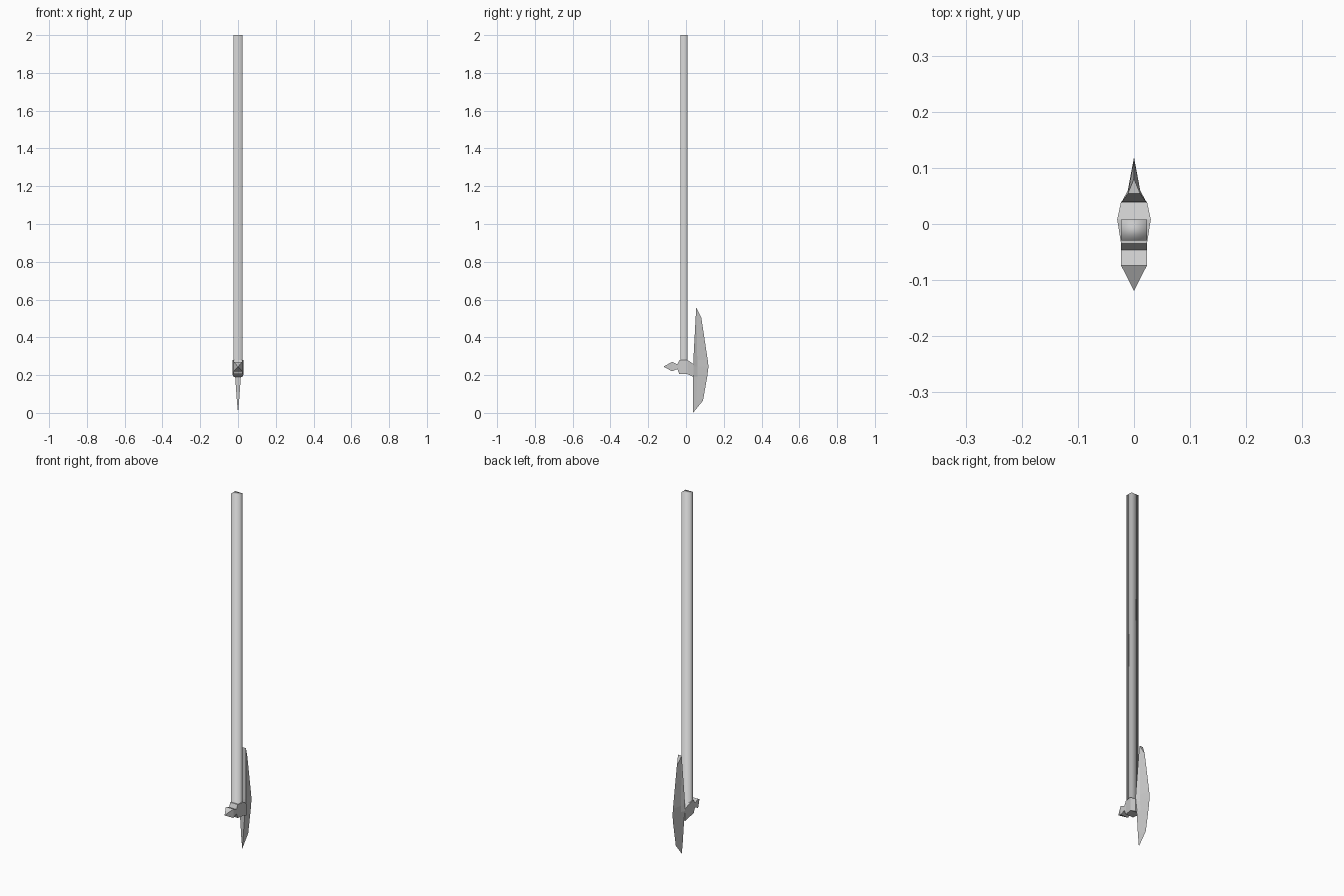
import bpy, bmesh

if "Cube" in bpy.data.objects:
    bpy.data.objects.remove(bpy.data.objects["Cube"])


def loft(name, rings, smooth=False, flip_start=False):
    """Skin equal-length closed rings, welding points that collapse into tips."""
    bm = bmesh.new()
    loops = [[bm.verts.new(p) for p in ring] for ring in rings]
    n = len(loops[0])
    for a, b in zip(loops, loops[1:]):
        for i in range(n):
            j = (i + 1) % n
            bm.faces.new((a[i], a[j], b[j], b[i]))
    start = bm.faces.new(loops[0])
    bm.faces.new(loops[-1])
    if not flip_start:
        bmesh.ops.remove_doubles(bm, verts=bm.verts, dist=0.0005)
    bmesh.ops.recalc_face_normals(bm, faces=bm.faces)
    if flip_start:
        start.normal_flip()
    for f in bm.faces:
        f.smooth = smooth
    mesh = bpy.data.meshes.new(name)
    bm.to_mesh(mesh)
    bm.free()
    obj = bpy.data.objects.new(name, mesh)
    bpy.context.collection.objects.link(obj)
    return obj


def across_y(y, w, top, bottom):
    return [(-w, y, bottom), (w, y, bottom), (w, y, top), (-w, y, top)]


# Square shaft; the hidden lower cap faces up so the soft shading stays even
loft("shaft", [[(-.023, -.029, z), (.023, -.029, z), (.023, .008, z), (-.023, .008, z)]
               for z in (.24, 2.0)], smooth=True, flip_start=True)

# Socket with rear spike and neck: y, half width, top, bottom
head = [(-.119, 0, .245, .245), (-.074, .023, .27, .22), (-.046, .023, .257, .232),
        (-.035, .023, .28, .205), (.008, .03, .28, .205), (.04, .023, .258, .19)]
loft("socket_and_spike", [across_y(*s) for s in head])

# Blade sections going up: z, back y, half width, shoulder y, shoulder width, edge y, edge z
blade = [(0, .037, 0, .037, 0, .037, 0),
         (.065, .037, .006, .055, .004, .09, .065),
         (.19, .038, .015, .06, .01, .112, .19),
         (.245, .038, .022, .06, .011, .119, .245),
         (.28, .039, .022, .06, .011, .115, .28),
         (.557, .054, .011, .054, .011, .081, .505)]
loft("blade", [[(-w, yb, z), (w, yb, z), (ws, ys, z), (0, ye, ze), (-ws, ys, z)]
               for z, yb, w, ys, ws, ye, ze in blade])
